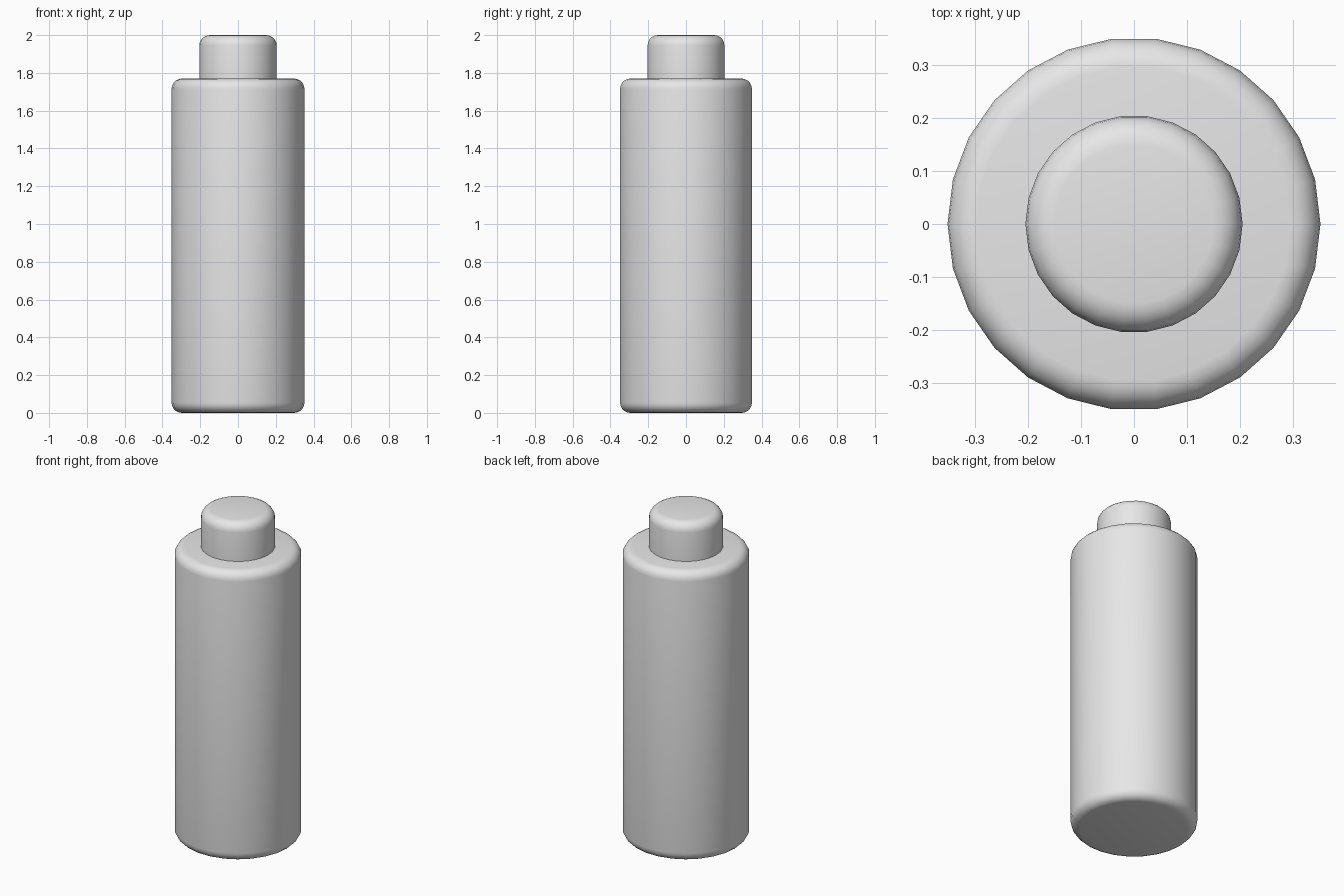
import bpy, bmesh, math
from mathutils import Matrix

cube = bpy.data.objects.get("Cube")
if cube:
    bpy.data.objects.remove(cube, do_unlink=True)

grey = bpy.data.materials.new("light_grey")
grey.use_nodes = True
grey.diffuse_color = (0.8, 0.8, 0.8, 1)
grey.node_tree.nodes["Principled BSDF"].inputs["Base Color"].default_value = (0.8, 0.8, 0.8, 1)


def rounded_cylinder(name, radius, bottom, top, bevel, round_bottom):
    """Upright 26-sided cylinder with rounded rims."""
    bm = bmesh.new()
    place = Matrix.Translation((0, 0, (bottom + top) / 2)) @ Matrix.Rotation(math.pi / 2, 4, 'Z')
    bmesh.ops.create_cone(bm, cap_ends=True, segments=26, radius1=radius, radius2=radius,
                          depth=top - bottom, matrix=place)
    middle = (bottom + top) / 2
    rims = [e for e in bm.edges
            if abs(e.verts[0].co.z - e.verts[1].co.z) < 1e-4
            and (round_bottom or e.verts[0].co.z > middle)]
    bmesh.ops.bevel(bm, geom=rims, offset=bevel, segments=5, profile=0.5, affect='EDGES')
    bmesh.ops.recalc_face_normals(bm, faces=bm.faces)
    mesh = bpy.data.meshes.new(name)
    bm.to_mesh(mesh)
    bm.free()
    mesh.materials.append(grey)
    obj = bpy.data.objects.new(name, mesh)
    bpy.context.collection.objects.link(obj)
    bpy.ops.object.select_all(action='DESELECT')
    obj.select_set(True)
    bpy.context.view_layer.objects.active = obj
    bpy.ops.object.shade_smooth_by_angle(angle=math.radians(30))
    return obj


# Bottle body, rounded at both ends
rounded_cylinder("bottle_body", 0.352, 0, 1.77, 0.055, True)

# Cap, sunk slightly into the shoulder
rounded_cylinder("bottle_cap", 0.205, 1.75, 2.0, 0.055, False)
